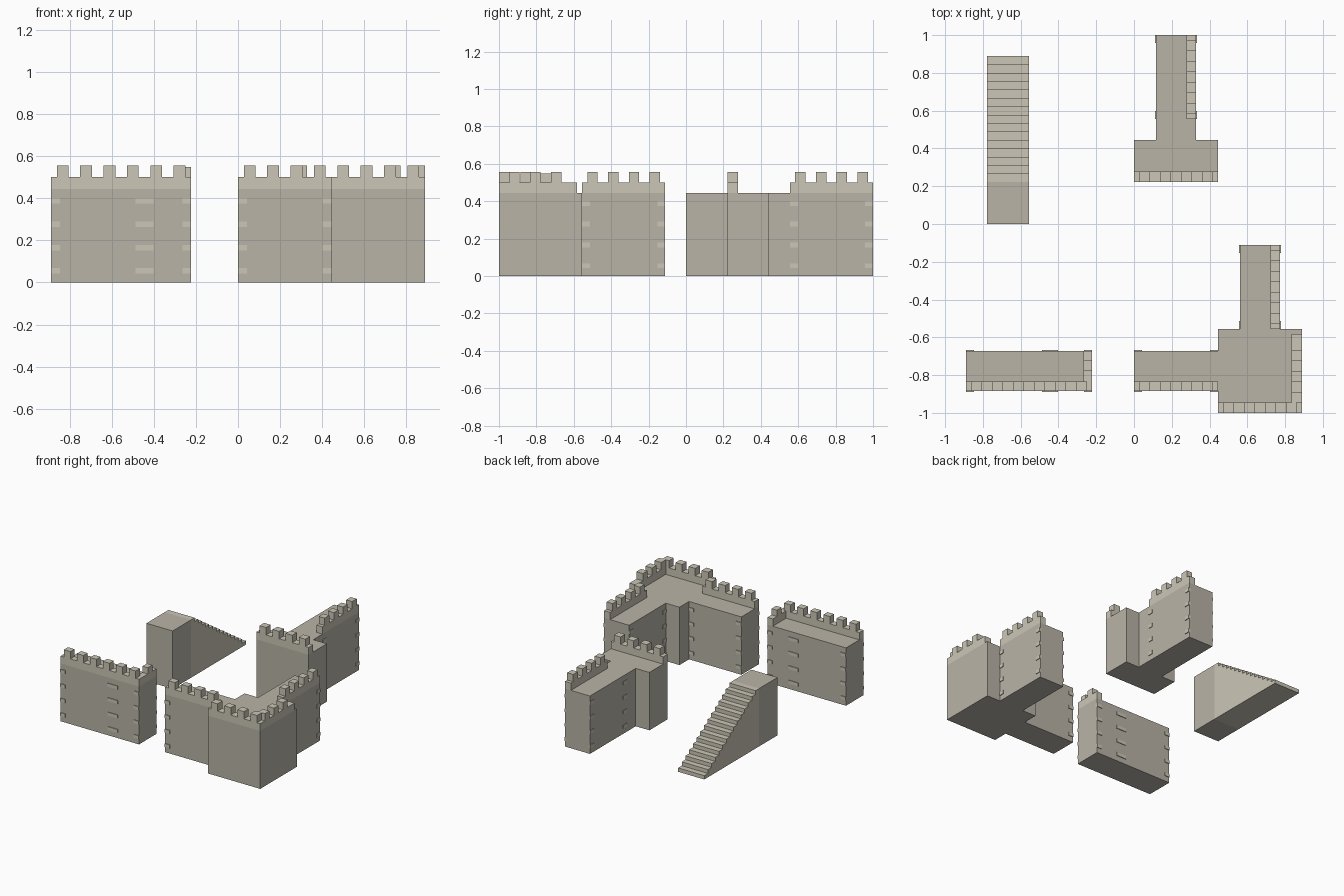
import bpy, bmesh

if "Cube" in bpy.data.objects:
    bpy.data.objects.remove(bpy.data.objects["Cube"])

U = 2 / 9          # wall module
H = 2 * U          # walkway height
PH = 0.056         # parapet and merlon height
PW = U / 4         # parapet thickness
OUT = 0.005        # how far accent bricks stand proud


def material(name, rgb):
    m = bpy.data.materials.new(name)
    m.diffuse_color = (*rgb, 1)
    m.use_nodes = True
    m.node_tree.nodes["Principled BSDF"].inputs["Base Color"].default_value = m.diffuse_color
    return m


STONE = material("stone", (0.485, 0.456, 0.39))
LIGHT = material("light_stone", (0.60, 0.565, 0.473))


def finish(name, bm, mat):
    bmesh.ops.recalc_face_normals(bm, faces=bm.faces)
    me = bpy.data.meshes.new(name)
    bm.to_mesh(me)
    bm.free()
    me.materials.append(mat)
    ob = bpy.data.objects.new(name, me)
    bpy.context.collection.objects.link(ob)
    return ob


def add_box(bm, x0, x1, y0, y1, z0, z1):
    vs = bmesh.ops.create_cube(bm, size=1)["verts"]
    for v in vs:
        v.co = (x0 if v.co.x < 0 else x1,
                y0 if v.co.y < 0 else y1,
                z0 if v.co.z < 0 else z1)


def boxes(name, items, mat):
    bm = bmesh.new()
    for b in items:
        add_box(bm, *b)
    return finish(name, bm, mat)


# One-piece crenellated parapet: a toothed outline extruded across its thickness
def parapet(name, axis, a0, a1, c0, c1, starts, top=H + 2 * PH):
    mid = H + PH
    pts = [(a0, H), (a0, mid)]
    for s in starts:
        pts += [(s, mid), (s, top), (s + PW, top), (s + PW, mid)]
    pts += [(a1, mid), (a1, H)]
    prism(name, axis, pts, c0, c1, LIGHT)


def prism(name, axis, pts, c0, c1, mat):
    bm = bmesh.new()
    place = lambda a, z, c: (a, c, z) if axis == "x" else (c, a, z)
    clean = [p for i, p in enumerate(pts) if i == 0 or p != pts[i - 1]]
    lo = [bm.verts.new(place(a, z, c0)) for a, z in clean]
    hi = [bm.verts.new(place(a, z, c1)) for a, z in clean]
    bm.faces.new(lo)
    bm.faces.new(hi[::-1])
    n = len(lo)
    for i in range(n):
        j = (i + 1) % n
        bm.faces.new((lo[i], hi[i], hi[j], lo[j]))
    finish(name, bm, mat)


def merlons(start, count):
    return [start + PW / 2 + i * 2 * PW for i in range(count)]


# Accent bricks on both faces of a wall, at the given spans along its length
def bricks(name, axis, spans, c0, c1):
    items = []
    for a0, a1 in spans:
        for i in range(4):
            z = 0.042 + i * U / 2
            for f0, f1 in ((c0, c0 + 0.02), (c1 - 0.02, c1)):
                if axis == "x":
                    items.append((a0, a1, f0, f1, z, z + 0.026))
                else:
                    items.append((f0, f1, a0, a1, z, z + 0.026))
    boxes(name, items, LIGHT)


# Wall body, slightly recessed behind its bricks
def wall(name, axis, a0, a1, c0, c1, spans):
    i0, i1 = c0 + OUT, c1 - OUT
    box = (a0, a1, i0, i1, 0, H) if axis == "x" else (i0, i1, a0, a1, 0, H)
    boxes(name, [box], STONE)
    bricks(name + "_bricks", axis, spans, c0, c1)


B = 0.042  # brick length

# Long end wall with a return parapet on its right end
wall("end_wall", "x", -4 * U, -U, -4 * U, -3 * U,
     [(-4 * U, -4 * U + B), (-2 * U - B, -2 * U + B), (-U - B, -U)])
parapet("end_wall_parapet", "x", -4 * U, -U, -4 * U + OUT, -4 * U + PW, merlons(-4 * U, 6))
parapet("end_wall_return", "y", -4 * U + PW, -3 * U - OUT, -U - 0.045, -U,
        [-3.5 * U], H + 2 * PH - 0.008)

# Corner tower
boxes("corner_tower", [(2 * U, 4 * U, -4.5 * U, -2.5 * U, 0, H)], STONE)
parapet("tower_front_parapet", "x", 2 * U, 4 * U, -4.5 * U, -4.5 * U + PW, merlons(2 * U, 4))
parapet("tower_side_parapet", "y", -4.5 * U + PW, -2.5 * U - PW / 2, 4 * U - PW, 4 * U,
        [-4.5 * U + PW * (1 + 2 * i) for i in range(3)])

# Walls joining the corner tower
wall("left_wall", "x", 0, 2 * U, -4 * U, -3 * U, [(0, B), (2 * U - B, 2 * U)])
parapet("left_wall_parapet", "x", 0, 2 * U, -4 * U + OUT, -4 * U + PW, merlons(0, 4))
wall("right_wall", "y", -2.5 * U, -0.5 * U, 2.5 * U, 3.5 * U,
     [(-2.5 * U, -2.5 * U + B), (-0.5 * U - B, -0.5 * U)])
parapet("right_wall_parapet", "y", -2.5 * U, -0.5 * U, 3.5 * U - PW, 3.5 * U - OUT,
        merlons(-2.5 * U, 4))

# T-shaped junction
boxes("junction_block", [(0, 2 * U, U, 2 * U, 0, H)], STONE)
parapet("junction_parapet", "x", 0, 2 * U, U, U + PW, merlons(0, 4))
wall("junction_wall", "y", 2 * U, 4.5 * U, 0.5 * U, 1.5 * U,
     [(2.5 * U, 2.5 * U + B), (4.5 * U - B, 4.5 * U)])
parapet("junction_wall_parapet", "y", 2.5 * U, 4.5 * U, 1.5 * U - PW, 1.5 * U - OUT,
        merlons(2.5 * U, 4))

# Staircase: landing block and a stepped profile descending to the back
boxes("stair_landing", [(-3.5 * U, -2.5 * U, 0, U, 0, H)], STONE)
N = 15
run, rise = 3 * U / N, H / N
profile = [(U, 0), (U, H)]
for i in range(N):
    z = H - i * rise
    profile += [(U + i * run, z), (U + (i + 1) * run, z)]
profile.append((4 * U, 0))
prism("stair_steps", "y", profile, -3.5 * U, -2.5 * U, LIGHT)
